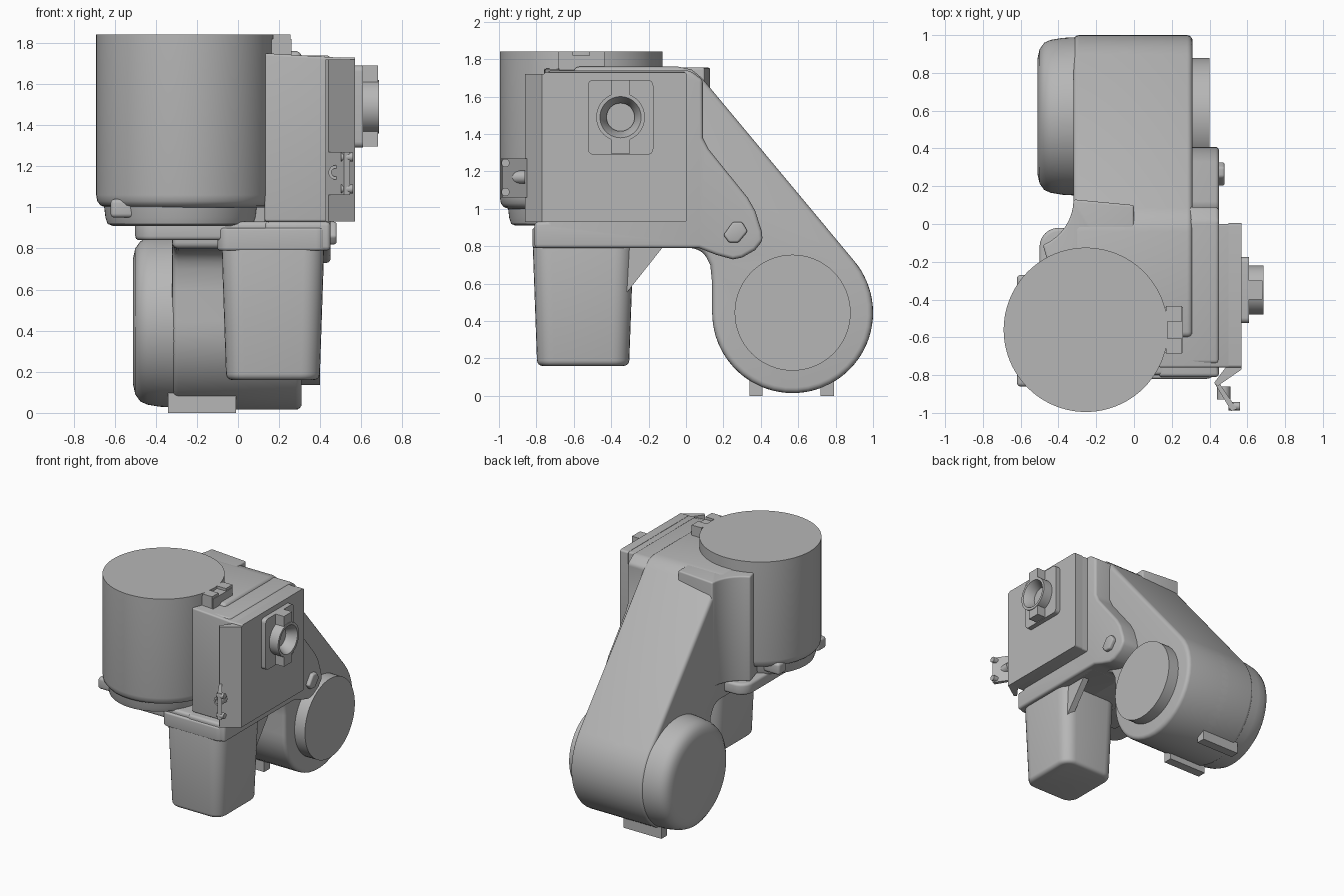
import bpy, bmesh, math
from mathutils import Vector, Matrix

cube = bpy.data.objects.get("Cube")
if cube:
    bpy.data.objects.remove(cube, do_unlink=True)

grey = bpy.data.materials.new("cast_grey")
grey.use_nodes = True
tint = (0.47, 0.47, 0.47, 1)
grey.diffuse_color = tint
grey.node_tree.nodes["Principled BSDF"].inputs["Base Color"].default_value = tint

# Axis frames: columns map local (u, v, w) to world, w being the extrusion axis
FRAMES = {
    "x": Matrix(((0, 0, 1), (1, 0, 0), (0, 1, 0))),
    "y": Matrix(((0, 1, 0), (0, 0, 1), (1, 0, 0))),
    "z": Matrix.Identity(3),
}


def finish(name, bm, bevel=0, segments=4):
    """Round the sharp edges, smooth the gentle ones and make the object."""
    bmesh.ops.remove_doubles(bm, verts=bm.verts, dist=0.0005)
    bmesh.ops.recalc_face_normals(bm, faces=bm.faces)
    if bevel:
        hard = [e for e in bm.edges if e.calc_face_angle(0) > math.radians(28)]
        bmesh.ops.bevel(bm, geom=hard, offset=bevel, segments=segments,
                        profile=0.5, affect="EDGES", clamp_overlap=True)
        bmesh.ops.recalc_face_normals(bm, faces=bm.faces)
    for f in bm.faces:
        f.smooth = True
    for e in bm.edges:
        e.smooth = e.calc_face_angle(0) < math.radians(32)
    mesh = bpy.data.meshes.new(name)
    bm.to_mesh(mesh)
    bm.free()
    mesh.materials.append(grey)
    obj = bpy.data.objects.new(name, mesh)
    bpy.context.collection.objects.link(obj)
    return obj


def prism(name, axis, outline, low, high, bevel=0, taper=1.0):
    """Extrude a 2D outline along an axis; taper scales the low end."""
    bm = bmesh.new()
    m = FRAMES[axis]
    mid = sum((Vector(p) for p in outline), Vector((0, 0))) / len(outline)
    bottom, top = [], []
    for p in outline:
        q = mid + (Vector(p) - mid) * taper
        bottom.append(bm.verts.new(m @ Vector((q.x, q.y, low))))
        top.append(bm.verts.new(m @ Vector((p[0], p[1], high))))
    bm.faces.new(bottom)
    bm.faces.new(top)
    for i in range(len(outline)):
        j = (i + 1) % len(outline)
        bm.faces.new((bottom[i], bottom[j], top[j], top[i]))
    return finish(name, bm, bevel)


def box(name, x, y, z, bevel=0):
    return prism(name, "z", [(x[0], y[0]), (x[1], y[0]), (x[1], y[1]), (x[0], y[1])],
                 z[0], z[1], bevel)


def lathe(name, axis, centre, profile, sides=64, closed=False):
    """Turn (radius, height) points round an axis through a 2D centre."""
    bm = bmesh.new()
    m = FRAMES[axis]
    rings = []
    for r, h in profile:
        rings.append([bm.verts.new(m @ Vector((
            centre[0] + r * math.cos(math.tau * i / sides),
            centre[1] + r * math.sin(math.tau * i / sides), h))) for i in range(sides)])
    if closed:
        rings.append(rings[0])
    else:
        bm.faces.new(rings[0])
        bm.faces.new(rings[-1])
    for a, b in zip(rings, rings[1:]):
        for i in range(sides):
            j = (i + 1) % sides
            bm.faces.new((a[i], a[j], b[j], b[i]))
    return finish(name, bm)


def arc(centre, radius, start, end, steps):
    return [(centre[0] + radius * math.cos(math.radians(start + (end - start) * i / steps)),
             centre[1] + radius * math.sin(math.radians(start + (end - start) * i / steps)))
            for i in range(steps + 1)]


def rounded_rect(u0, u1, v0, v1, r):
    return (arc((u1 - r, v1 - r), r, 0, 90, 6) + arc((u0 + r, v1 - r), r, 90, 180, 6)
            + arc((u0 + r, v0 + r), r, 180, 270, 6) + arc((u1 - r, v0 + r), r, 270, 360, 6))


# Large drum and its stepped underside
DRUM = (-0.255, -0.56)
lathe("drum", "z", DRUM, [(0.39, 1.0), (0.415, 1.01), (0.43, 1.03), (0.435, 1.06),
                          (0.435, 1.84)], 96)
lathe("drum_base", "z", (-0.28, -0.58), [(0.33, 0.91), (0.355, 0.92), (0.365, 0.95),
                                         (0.375, 1.03)])
for name, y in (("front_drum_lug", -0.86), ("rear_drum_lug", -0.37)):
    box(name, (-0.62, -0.48), (y, y + 0.1), (0.95, 1.04), 0.02)

# Sloping arm running down round the rear housing
HUB = (0.57, 0.445)
arm_outline = ([(-0.6, 0.8), (-0.6, 1.76), (-0.04, 1.76), (0.03, 1.745), (0.085, 1.7)]
               + arc(HUB, 0.43, 40, -180, 26)
               + [(0.14, 0.6), (0.13, 0.7), (0.1, 0.76), (0.05, 0.79)])
prism("arm", "x", arm_outline, -0.32, 0.31, 0.06)

# Rear housing, end cap and mounting feet
lathe("rear_housing", "x", HUB,
      [(0.31, -0.51), (0.355, -0.5), (0.39, -0.475), (0.405, -0.44), (0.415, -0.38),
       (0.425, -0.2), (0.43, -0.05), (0.425, 0.15), (0.41, 0.25), (0.385, 0.29),
       (0.35, 0.308)], 80)
lathe("housing_cap", "x", HUB, [(0.31, 0.28), (0.31, 0.4)])
for name, y in (("front_foot", 0.34), ("rear_foot", 0.72)):
    box(name, (-0.34, -0.01), (y, y + 0.07), (0, 0.12))

# Concave web blending the arm into the drum
prism("arm_web", "z", [(0.0, 0.1)] + arc((-0.58, 0.13), 0.26, 0, -68, 8) + [(-0.4, -0.4), (0.0, -0.4)],
      0.93, 1.755, 0.012)

# Side casting with its pointed lug and bolt
prism("side_casting", "x",
      [(-0.81, 0.79), (0.07, 0.79), (0.16, 0.755), (0.25, 0.73), (0.3, 0.74), (0.37, 0.78),
       (0.41, 0.83), (0.405, 0.88), (0.37, 0.99), (0.33, 1.06), (0.12, 1.32), (0.09, 1.38),
       (0.09, 1.69), (0.02, 1.74), (-0.74, 1.74), (-0.74, 0.93), (-0.81, 0.93)],
      0.13, 0.45, 0.02)
lug_bolt = prism("lug_bolt", "x", [(0.2, 0.86), (0.23, 0.82), (0.28, 0.82), (0.33, 0.88),
                                   (0.3, 0.93), (0.25, 0.93)], 0.43, 0.48, 0.012)

# Flange beneath the drum
prism("flange", "z", rounded_rect(-0.5, 0.44, -0.8, -0.02, 0.1), 0.84, 0.93, 0.02)
prism("lower_flange", "z", rounded_rect(-0.1, 0.44, -0.82, 0.02, 0.06), 0.79, 0.9, 0.012)

# Tapered front leg with stiffening rib
prism("front_leg", "z", rounded_rect(-0.08, 0.42, -0.82, -0.28, 0.1), 0.16, 0.82, 0.03, 0.91)
prism("leg_rib", "x", [(-0.45, 0.8), (-0.12, 0.8), (-0.35, 0.51), (-0.45, 0.51)], 0.33, 0.38)

# Box enclosure with cover
prism("enclosure", "y", [(0.93, 0.13), (0.93, 0.55), (1.725, 0.55), (1.75, 0.13)],
      -0.76, 0.0, 0.012)
prism("enclosure_cover", "x", rounded_rect(-0.76, 0.005, 0.93, 1.73, 0.015), 0.5, 0.57)

# Angled front panel and its bent tab
prism("front_panel", "z", [(0.57, -0.75), (0.57, -0.77), (0.44, -0.86), (0.425, -0.84),
                           (0.5, -0.74)], 0.93, 1.72)
prism("bent_tab", "z", [(0.425, -0.84), (0.45, -0.84), (0.545, -0.98), (0.515, -0.99)],
      1.06, 1.27)
lathe("tab_eyelet", "y", (1.17, 0.475), [(0.02, -0.93), (0.035, -0.93), (0.035, -0.86),
                                         (0.02, -0.86)], 20, True)
for name, z in (("lower_tab_bolt", 1.09), ("upper_tab_bolt", 1.245)):
    lathe(name, "x", (-0.965, z), [(0.022, 0.5), (0.022, 0.56)], 16)

# Side connector: plate, crossbar and open socket
PORT = (-0.35, 1.49)
prism("port_plate", "x", rounded_rect(-0.525, -0.175, 1.29, 1.69, 0.03), 0.56, 0.608)
lathe("port_socket", "x", PORT, [(0.13, 0.6), (0.13, 0.685), (0.11, 0.685), (0.075, 0.62),
                                 (0.075, 0.6)], 48, True)
for name, z in (("lower_port_bar", (1.295, 1.375)), ("upper_port_bar", (1.605, 1.69))):
    box(name, (0.6, 0.68), (-0.4, -0.3), z)

# Stepped clip on top, next to the drum
box("clip_block", (0.14, 0.26), (-0.68, -0.44), (1.73, 1.82))
for name, y in (("front_clip_ear", -0.685), ("rear_clip_ear", -0.515)):
    box(name, (0.17, 0.255), (y, y + 0.08), (1.75, 1.84))
